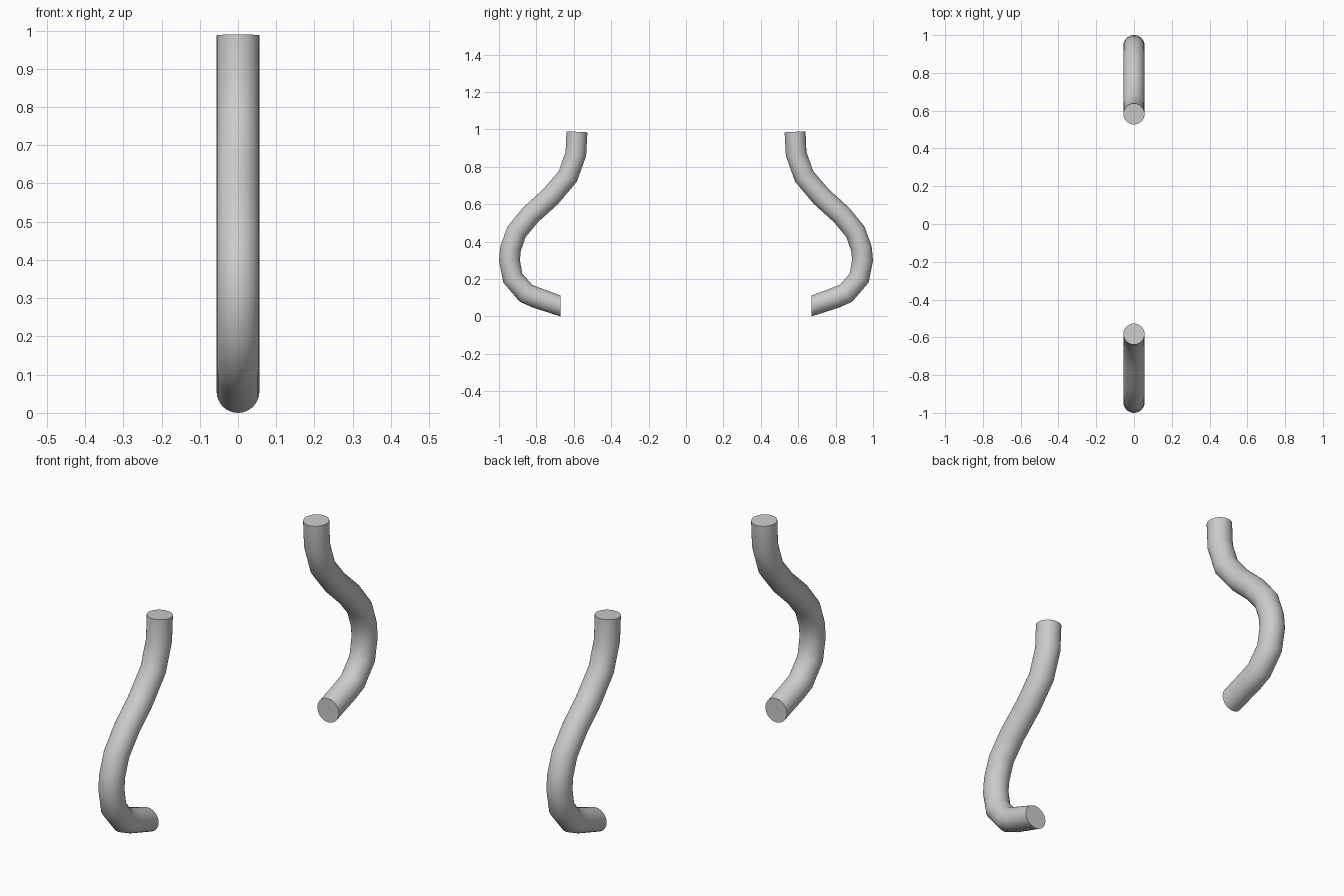
import bpy, bmesh, math
from mathutils import Vector

if "Cube" in bpy.data.objects:
    bpy.data.objects.remove(bpy.data.objects["Cube"])

RADIUS = 0.056
SIDES = 32
# Centre line of one curved handle as (y, z), top to bottom
PATH = [(0.583, 0.987), (0.589, 0.868), (0.632, 0.748), (0.725, 0.639),
        (0.832, 0.542), (0.906, 0.452), (0.938, 0.362), (0.944, 0.300),
        (0.926, 0.205), (0.856, 0.124), (0.800, 0.100), (0.672, 0.056)]


def sweep_tube(name, path, radius, sides, last_tangent):
    pts = [Vector((0, y, z)) for y, z in path]
    bm = bmesh.new()
    rings = []
    for i, p in enumerate(pts):
        before = (p - pts[i - 1]).normalized() if i else Vector()
        after = (pts[i + 1] - p).normalized() if i < len(pts) - 1 else Vector()
        tangent = (before + after).normalized()
        if i == len(pts) - 1:
            tangent = last_tangent
        side = Vector((1, 0, 0))
        normal = tangent.cross(side)
        rings.append([bm.verts.new(p + radius * (math.cos(a) * side + math.sin(a) * normal))
                      for a in (2 * math.pi * k / sides for k in range(sides))])
    for a, b in zip(rings, rings[1:]):
        for k in range(sides):
            n = (k + 1) % sides
            bm.faces.new((a[k], a[n], b[n], b[k]))
    bm.faces.new(rings[0])
    bm.faces.new(rings[-1])
    bmesh.ops.recalc_face_normals(bm, faces=bm.faces)
    mesh = bpy.data.meshes.new(name)
    bm.to_mesh(mesh)
    bm.free()
    obj = bpy.data.objects.new(name, mesh)
    bpy.context.collection.objects.link(obj)
    return obj


# Curved handle, its lower end cut upright
handles = sweep_tube("curved_handles", PATH, RADIUS, SIDES, Vector((0, -1, 0)))
bpy.context.view_layer.objects.active = handles
handles.select_set(True)
bpy.ops.object.shade_smooth_by_angle(angle=math.radians(40))

# Matching handle on the opposite side
mirror = handles.modifiers.new("mirror", 'MIRROR')
mirror.use_axis = (False, True, False)
mirror.use_mirror_merge = False
